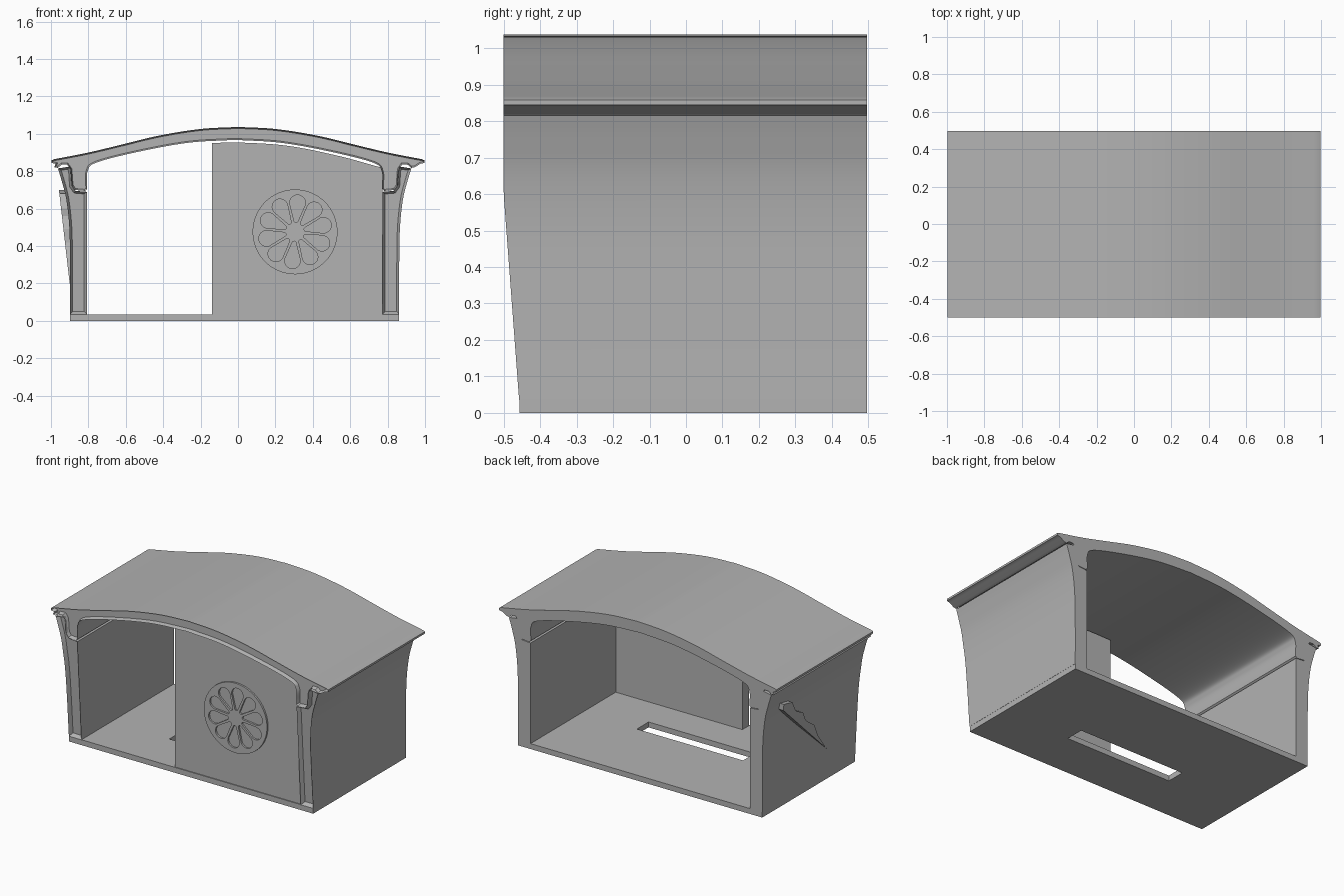
import bpy, bmesh, math
from mathutils import Vector

cube = bpy.data.objects.get("Cube")
if cube:
    bpy.data.objects.remove(cube, do_unlink=True)

grey = bpy.data.materials.new("plain_grey")
grey.use_nodes = True
colour = (0.45, 0.45, 0.45, 1)
grey.diffuse_color = colour
grey.node_tree.nodes["Principled BSDF"].inputs["Base Color"].default_value = colour

BACK = 0.497
SHIFT = -0.018          # the body sits slightly off the roof's centre
FLOOR = 0.035


def smooth_path(pts, steps=8):
    """Catmull-Rom curve through a few points."""
    p = [Vector(q) for q in pts]
    p = [2 * p[0] - p[1]] + p + [2 * p[-1] - p[-2]]
    out = []
    for a, b, c, d in zip(p, p[1:], p[2:], p[3:]):
        for i in range(steps):
            t = i / steps
            out.append(0.5 * (2 * b + (c - a) * t + (2 * a - 5 * b + 4 * c - d) * t * t
                              + (3 * b - a - 3 * c + d) * t ** 3))
    out.append(p[-2])
    return [tuple(v) for v in out]


def lean(z):
    """Front edge: upright above, drawn in towards the foot."""
    return -0.5 + max(0, 0.6 - z) * 0.075


def add(name, mesh):
    ob = bpy.data.objects.new(name, mesh)
    bpy.context.collection.objects.link(ob)
    mesh.materials.clear()
    mesh.materials.append(grey)
    return ob


def shade(ob):
    bpy.ops.object.select_all(action='DESELECT')
    ob.select_set(True)
    bpy.context.view_layer.objects.active = ob
    bpy.ops.object.shade_smooth_by_angle(angle=math.radians(30))


def prism(name, pts, front, back, rim=0):
    """Extrude an x-z profile along y, with an optional recessed front."""
    bm = bmesh.new()
    fv = [bm.verts.new((x, front(z), z)) for x, z in pts]
    bv = [bm.verts.new((x, back, z)) for x, z in pts]
    n = len(pts)
    cap = bm.faces.new(fv)
    bm.faces.new(bv[::-1])
    for i in range(n):
        j = (i + 1) % n
        bm.faces.new((fv[j], fv[i], bv[i], bv[j]))
    bmesh.ops.recalc_face_normals(bm, faces=bm.faces)
    if rim:
        bmesh.ops.inset_region(bm, faces=[cap], thickness=rim, depth=-0.025,
                               use_even_offset=True)
    mesh = bpy.data.meshes.new(name)
    bm.to_mesh(mesh)
    bm.free()
    ob = add(name, mesh)
    shade(ob)
    return ob


def plate(name, outlines, depth):
    """Flat plate from an outline, with the other outlines as holes."""
    cu = bpy.data.curves.new(name + "_outline", 'CURVE')
    cu.dimensions = '2D'
    cu.fill_mode = 'BOTH'
    cu.extrude = depth / 2
    for pts in outlines:
        sp = cu.splines.new('POLY')
        sp.points.add(len(pts) - 1)
        for point, (x, y) in zip(sp.points, pts):
            point.co = (x, y, 0, 1)
        sp.use_cyclic_u = True
    tmp = bpy.data.objects.new(name + "_tmp", cu)
    bpy.context.collection.objects.link(tmp)
    dg = bpy.context.evaluated_depsgraph_get()
    mesh = bpy.data.meshes.new_from_object(tmp.evaluated_get(dg))
    bpy.data.objects.remove(tmp, do_unlink=True)
    mesh.name = name
    bm = bmesh.new()
    bm.from_mesh(mesh)
    bmesh.ops.remove_doubles(bm, verts=bm.verts, dist=0.0001)
    bmesh.ops.recalc_face_normals(bm, faces=bm.faces)
    bm.to_mesh(mesh)
    bm.free()
    ob = add(name, mesh)
    shade(ob)
    return ob


# Floor with a slot
def rect(x0, x1, y0, y1):
    return [(x0, y0), (x1, y0), (x1, y1), (x0, y1)]


floor = plate("floor", [rect(-0.897, 0.861, -0.456, BACK),
                        rect(-0.39, 0.375, -0.15, -0.03)], FLOOR)
floor.location.z = FLOOR / 2

# Flared side walls
outer = smooth_path([(0.88, FLOOR), (0.88, 0.3), (0.884, 0.5), (0.9, 0.65),
                     (0.925, 0.75), (0.945, 0.815)], 5)
inner = [(0.882, 0.825), (0.873, 0.8), (0.868, 0.72), (0.85, 0.695),
         (0.79, 0.69), (0.79, FLOOR)]
for name, side in (("left_wall", 1), ("right_wall", -1)):
    prism(name, [(side * x + SHIFT, z) for x, z in outer + inner], lean, BACK, 0.014)

# Arched roof with edge mouldings and hooks over the walls
top = smooth_path([(0, 1.037), (0.2, 1.026), (0.42, 0.991), (0.62, 0.943),
                   (0.8, 0.9), (0.985, 0.864)])
tip = [(0.998, 0.858), (0.998, 0.845), (0.975, 0.84)]
hook = [(0.965, 0.822), (0.945, 0.818), (0.925, 0.835), (0.895, 0.835),
        (0.878, 0.81), (0.872, 0.725), (0.855, 0.7), (0.8, 0.695), (0.788, 0.705)]
soffit = smooth_path([(0.788, 0.72), (0.786, 0.8), (0.74, 0.846), (0.52, 0.903),
                      (0.25, 0.952), (0, 0.968)])
under = hook + soffit
right_half = top + tip + [(x + SHIFT, z) for x, z in under]
left_half = [(-x, z) for x, z in top + tip] + [(-x + SHIFT, z) for x, z in under]
prism("roof", right_half + left_half[-2:0:-1], lean, BACK, 0.008)

# Front panel closing one half
edge = smooth_path([(0.772, 0.818), (0.545, 0.88), (0.28, 0.934),
                    (0.05, 0.952), (-0.14, 0.952)])
prism("front_panel", [(-0.14, FLOOR), (0.772, FLOOR)] + edge, lambda z: -0.45, -0.38)

# Round rosette with ten petal openings
def circle(r, n=64):
    return [(r * math.cos(2 * math.pi * i / n), r * math.sin(2 * math.pi * i / n))
            for i in range(n)]


def petal(angle):
    big = [(0.156 + 0.042 * math.cos(a), 0.042 * math.sin(a))
           for a in (math.radians(-100 + 20 * i) for i in range(11))]
    small = [(0.058 - 0.008 * math.cos(a), 0.01 * math.sin(a))
             for a in (math.radians(80 - 40 * i) for i in range(5))]
    c, s = math.cos(angle), math.sin(angle)
    return [(x * c - y * s, x * s + y * c) for x, y in big + small]


petals = [petal(math.radians(85 + 36 * i)) for i in range(10)]
rosette = plate("rosette", [circle(0.227)] + petals, 0.03)
rosette.rotation_euler.x = math.pi / 2
rosette.location = (0.305, -0.447, 0.476)

# Jagged sliver of trim on the right wall
shape = [(0.36, 0.66), (0.36, 0.70), (0.27, 0.68), (0.22, 0.60), (0.14, 0.56),
         (0.10, 0.49), (0.0, 0.42), (-0.05, 0.33), (-0.16, 0.2), (0.1, 0.43)]
bm = bmesh.new()
face = bm.faces.new([bm.verts.new((-0.9 - (z - 0.2) * 0.115, y, z)) for y, z in shape])
ext = bmesh.ops.extrude_face_region(bm, geom=[face])
for v in ext["geom"]:
    if isinstance(v, bmesh.types.BMVert):
        v.co.x += 0.04
bmesh.ops.recalc_face_normals(bm, faces=bm.faces)
mesh = bpy.data.meshes.new("side_trim")
bm.to_mesh(mesh)
bm.free()
add("side_trim", mesh)
